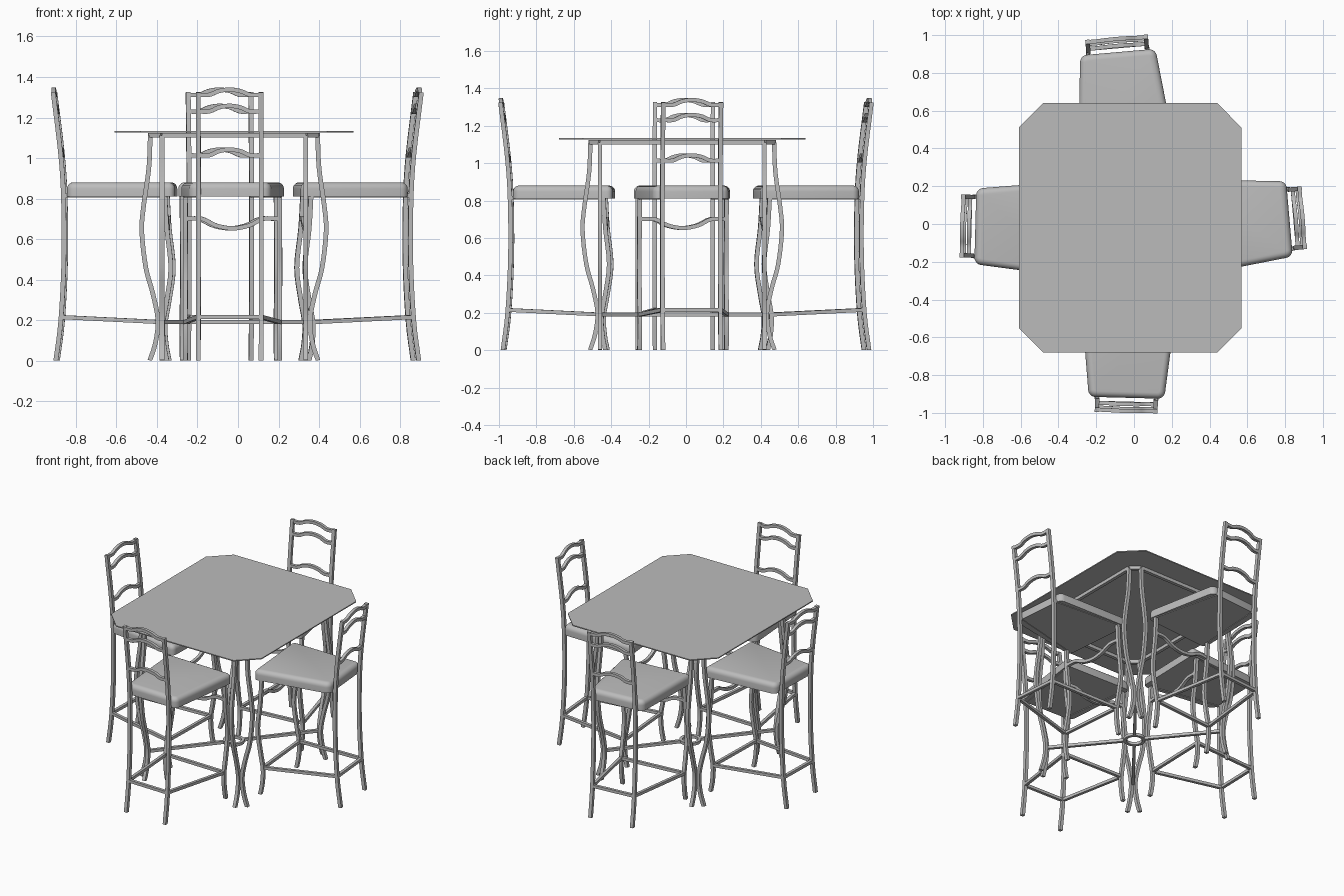
import bpy, bmesh, math
from mathutils import Vector, Matrix

if "Cube" in bpy.data.objects:
    bpy.data.objects.remove(bpy.data.objects["Cube"])

grey = bpy.data.materials.new("plain grey")
grey.use_nodes = True
GREY = (0.5, 0.5, 0.5, 1)
grey.diffuse_color = GREY
grey.node_tree.nodes["Principled BSDF"].inputs["Base Color"].default_value = GREY

X, Y, Z = Vector((1, 0, 0)), Vector((0, 1, 0)), Vector((0, 0, 1))
BAR = 0.023


def finish(name, bm):
    """Turn a bmesh into a shaded object."""
    bmesh.ops.recalc_face_normals(bm, faces=bm.faces)
    mesh = bpy.data.meshes.new(name)
    bm.to_mesh(mesh)
    bm.free()
    mesh.materials.append(grey)
    ob = bpy.data.objects.new(name, mesh)
    bpy.context.collection.objects.link(ob)
    bpy.ops.object.select_all(action='DESELECT')
    ob.select_set(True)
    bpy.context.view_layer.objects.active = ob
    bpy.ops.object.shade_smooth_by_angle(angle=math.radians(35))
    return ob


def spline(points, steps=4):
    """Smooth path through a few points."""
    p = [Vector(q) for q in points]
    p = [2 * p[0] - p[1]] + p + [2 * p[-1] - p[-2]]
    out = []
    for a, b, c, d in zip(p, p[1:], p[2:], p[3:]):
        for i in range(steps):
            t = i / steps
            out.append(0.5 * (2 * b + (c - a) * t + (2 * a - 5 * b + 4 * c - d) * t * t
                              + (3 * b - a - 3 * c + d) * t ** 3))
    return out + [p[-2]]


def bar(name, path, side, width=BAR, closed=False):
    """Sweep a square section along a path; side fixes its roll."""
    path = [Vector(q) for q in path]
    n, bm, rings = len(path), bmesh.new(), []
    for i, p in enumerate(path):
        before = path[i - 1] if closed or i else p
        after = path[(i + 1) % n] if closed or i < n - 1 else p
        t = (after - before).normalized()
        s = (side - t * side.dot(t)).normalized() * width / 2
        u = t.cross(s)
        ring = []
        for a, b in ((1, 1), (-1, 1), (-1, -1), (1, -1)):
            co = p + a * s + b * u
            co.z = max(co.z, 0)
            ring.append(bm.verts.new(co))
        rings.append(ring)
    pairs = list(zip(rings, rings[1:]))
    if closed:
        pairs.append((rings[-1], rings[0]))
    else:
        bm.faces.new(rings[0])
        bm.faces.new(rings[-1])
    for r, q in pairs:
        for k in range(4):
            j = (k + 1) % 4
            bm.faces.new((r[k], r[j], q[j], q[k]))
    return finish(name, bm)


def prism(outline, low, high):
    bm = bmesh.new()
    face = bm.faces.new([bm.verts.new((x, y, low)) for x, y in outline])
    up = bmesh.ops.extrude_face_region(bm, geom=[face])["geom"]
    bmesh.ops.translate(bm, vec=(0, 0, high - low),
                        verts=[v for v in up if isinstance(v, bmesh.types.BMVert)])
    return bm


def chamfered(hx, hy, cx, cy):
    """Octagonal outline: a rectangle with cut corners."""
    return [(hx, hy - cy), (hx - cx, hy), (cx - hx, hy), (-hx, hy - cy),
            (-hx, cy - hy), (cx - hx, -hy), (hx - cx, -hy), (hx, cy - hy)]


# ---- Table ----
table = [finish("table_top", prism(chamfered(0.59, 0.66, 0.13, 0.13), 1.127, 1.134))]
frame = chamfered(0.413, 0.49, 0.058, 0.05)
for i in range(8):
    a, b = frame[i], frame[(i + 1) % 8]
    table.append(bar("table_frame_rail", [(*a, 1.112), (*b, 1.112)], Z))

LEG = [(0.413, 1.11), (0.42, 0.95), (0.445, 0.77), (0.455, 0.64), (0.435, 0.46),
       (0.4, 0.33), (0.375, 0.2), (0.387, 0.09), (0.415, 0)]
for sx in (-1, 1):
    for sy in (-1, 1):
        table.append(bar("table_leg_side", spline([(sx * r, sy * 0.44, z) for r, z in LEG]), Y))
        table.append(bar("table_leg_end",
                         spline([(sx * 0.355, sy * (r + 0.078), z) for r, z in LEG]), X))
        corner = Vector((sx * 0.365, sy * 0.448, 0.19))
        inner = Vector((corner.x, corner.y, 0)).normalized() * 0.06
        inner.z = 0.19
        table.append(bar("table_cross_stretcher", [inner, corner], Z, 0.02))
circle = [(0.06 * math.cos(k * math.pi / 12), 0.06 * math.sin(k * math.pi / 12), 0.19)
          for k in range(24)]
table.append(bar("stretcher_ring", circle, Z, 0.02, closed=True))
for ob in table:
    ob.location = (-0.02, -0.02, 0)

# ---- Chair, facing +y with its back posts near y = 0 ----
POST = [(-0.04, 0), (-0.015, 0.2), (0, 0.5), (-0.002, 0.8), (-0.016, 1.02), (-0.053, 1.325)]
FRONT = [(0.5, 0.82), (0.51, 0.65), (0.53, 0.46), (0.51, 0.3), (0.49, 0.18),
         (0.495, 0.08), (0.51, 0)]
PW, FW = 0.155, 0.233
chair = []

# Seat cushion, rounded at the corners and along the top rim
bm = prism([(-0.2, 0.015), (0.2, 0.015), (0.257, 0.55), (-0.257, 0.55)], 0.81, 0.88)
upright = [e for e in bm.edges if abs(e.verts[0].co.z - e.verts[1].co.z) > 0.01]
bmesh.ops.bevel(bm, geom=upright, offset=0.035, segments=5, profile=0.5, affect='EDGES')
rim = [e for e in bm.edges if all(v.co.z > 0.87 for v in e.verts)]
bmesh.ops.bevel(bm, geom=rim, offset=0.032, segments=5, profile=0.5, affect='EDGES')
chair.append(finish("seat_cushion", bm))

for s in (-1, 1):
    chair.append(bar("chair_back_post", spline([(s * PW, y, z) for y, z in POST]), X))
    chair.append(bar("chair_front_leg", spline([(s * FW, y, z) for y, z in FRONT]), X))
    chair.append(bar("chair_side_stretcher", [(s * PW, -0.015, 0.215), (s * FW, 0.49, 0.19)], Z, 0.02))
    chair.append(bar("seat_side_rail", [(s * PW, 0, 0.815), (s * FW, 0.5, 0.815)], Z, 0.018))
chair.append(bar("chair_rear_stretcher", [(-PW, -0.015, 0.215), (PW, -0.015, 0.215)], Z, 0.02))
chair.append(bar("chair_front_stretcher", [(-FW, 0.49, 0.19), (FW, 0.49, 0.19)], Z, 0.02))


def wavy(name, half, y, z, rise, lean=0):
    """Cross rail, flat at its ends with an arch in the middle."""
    shape = [(-1, 0), (-0.65, 0), (-0.35, 0.7), (0, 1), (0.35, 0.7), (0.65, 0), (1, 0)]
    path = spline([(half * u, y + lean * h * rise, z + h * rise) for u, h in shape])
    chair.append(bar(name, path, Y, 0.021))


wavy("back_slat_top", PW, -0.052, 1.312, 0.026, -0.12)
wavy("back_slat_middle", PW, -0.041, 1.23, 0.028, -0.12)
wavy("back_slat_lower", PW, -0.016, 1.014, 0.028, -0.1)
wavy("front_apron_rail", FW, 0.507, 0.7, -0.047)

# ---- Four chairs around the table: x, y, turn in degrees ----
PLACES = {"front": (-0.04, -0.935, -1.5), "rear": (-0.087, 0.925, 185),
          "right": (-0.855, -0.012, -91.5), "left": (0.838, 0.028, 95)}
for place, (x, y, turn) in PLACES.items():
    matrix = Matrix.Translation((x, y, 0)) @ Matrix.Rotation(math.radians(turn), 4, 'Z')
    for part in chair:
        ob = part if place == "front" else part.copy()
        if place != "front":
            bpy.context.collection.objects.link(ob)
        ob.name = place + "_" + part.name.replace("front_chair", "chair").split(".")[0]
        ob.matrix_world = matrix
